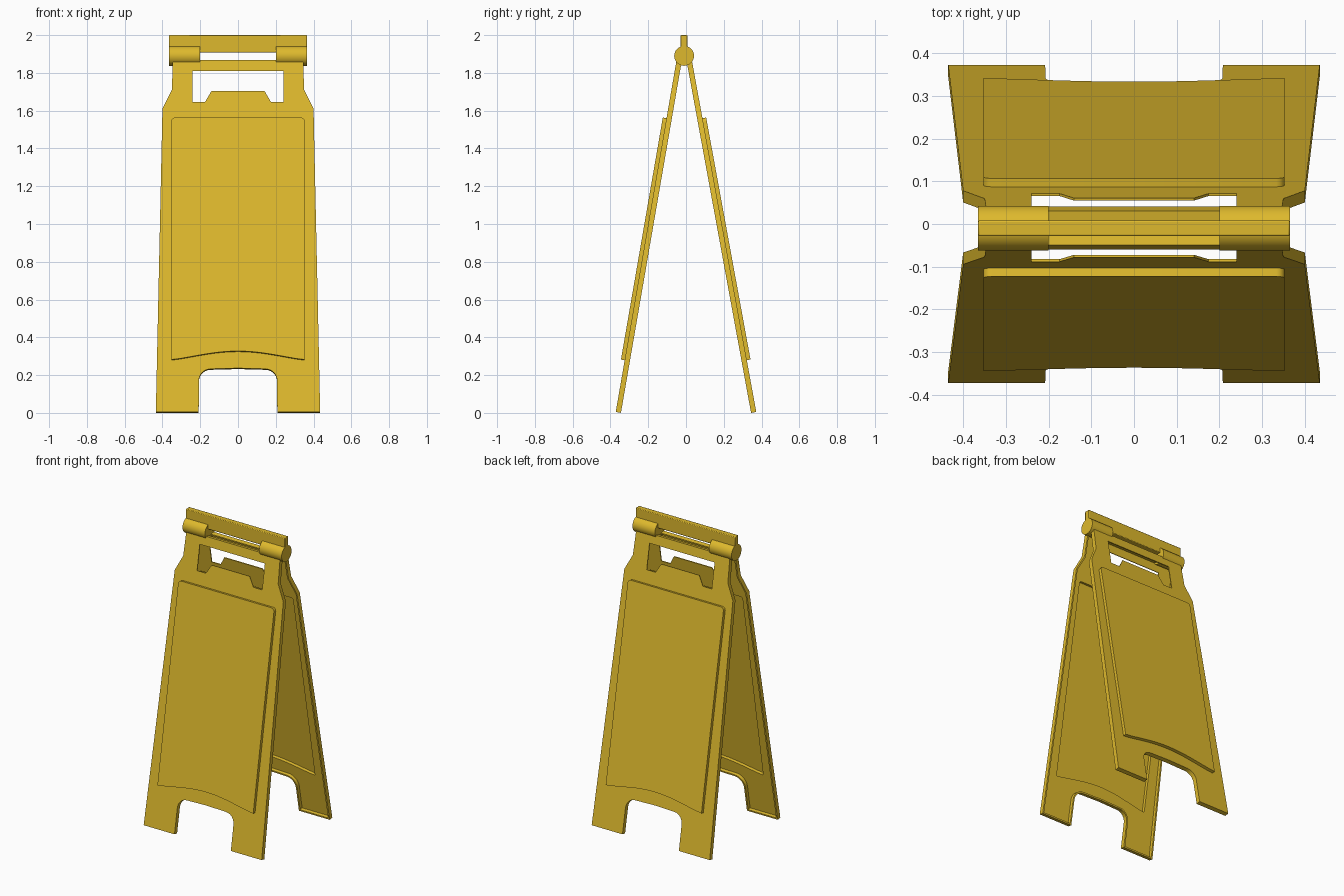
import bpy, math
from mathutils import Matrix, Vector

if "Cube" in bpy.data.objects:
    bpy.data.objects.remove(bpy.data.objects["Cube"])

yellow = bpy.data.materials.new("sign yellow")
yellow.diffuse_color = (0.73, 0.485, 0.026, 1)
yellow.use_nodes = True
yellow.node_tree.nodes["Principled BSDF"].inputs["Base Color"].default_value = yellow.diffuse_color

FOOT_Y, FOOT_Z, THICK, RAISE, SKIN, RIM = 0.372, 0.005, 0.028, 0.02, 0.006, 0.01
HINGE_Y, HINGE_Z, HINGE_R = -0.01, 1.89, 0.0525


def mirror(half):
    """Close a right-hand outline with its left-hand copy."""
    return half + [(-x, z) for x, z in reversed(half) if x > 1e-6]


def arc(cx, cz, rx, rz, a0, a1, n=6):
    return [(cx + rx * math.cos(math.radians(a0 + (a1 - a0) * i / n)),
             cz + rz * math.sin(math.radians(a0 + (a1 - a0) * i / n))) for i in range(n + 1)]


def inset(pts, w):
    """Outline moved inward by w with mitred corners."""
    v = [Vector(p) for p in pts]
    n = len(v)
    area = sum(v[i - 1].x * v[i].y - v[i].x * v[i - 1].y for i in range(n))
    s = 1 if area > 0 else -1
    out = []
    for i in range(n):
        a, b = (v[i] - v[i - 1]).normalized(), (v[(i + 1) % n] - v[i]).normalized()
        na, nb = Vector((-a.y, a.x)) * s, Vector((-b.y, b.x)) * s
        out.append(tuple(v[i] + (na + nb) * (w / (1 + na.dot(nb)))))
    return out


def finish(ob):
    ob.data.materials.clear()
    ob.data.materials.append(yellow)
    bpy.ops.object.select_all(action='DESELECT')
    ob.select_set(True)
    bpy.context.view_layer.objects.active = ob
    bpy.ops.object.shade_smooth_by_angle(angle=math.radians(30))


def slab(name, loops, d0, d1, tilt, turn):
    """Leaning slab from outlines (holes allowed), between depths d0 and d1 off the outer face."""
    cu = bpy.data.curves.new(name, 'CURVE')
    cu.dimensions, cu.fill_mode, cu.extrude = '2D', 'BOTH', (d1 - d0) / 2
    for pts in loops:
        sp = cu.splines.new('POLY')
        sp.points.add(len(pts) - 1)
        for p, (x, z) in zip(sp.points, pts):
            p.co = (x, (z - FOOT_Z) / math.cos(tilt), 0, 1)
        sp.use_cyclic_u = True
    ob = bpy.data.objects.new(name, cu)
    bpy.context.collection.objects.link(ob)
    ob.matrix_world = (Matrix.Rotation(turn, 4, 'Z') @ Matrix.Translation((0, -FOOT_Y, FOOT_Z))
                       @ Matrix.Rotation(math.pi / 2 - tilt, 4, 'X')
                       @ Matrix.Translation((0, 0, (d0 + d1) / 2)))
    bpy.ops.object.select_all(action='DESELECT')
    ob.select_set(True)
    bpy.context.view_layer.objects.active = ob
    bpy.ops.object.convert(target='MESH')
    finish(bpy.context.object)


# Board outline: arched foot notch, tapered sides, shoulders and neck
board = mirror([(0, 0.237)] + arc(0.145, 0.171, 0.062, 0.062, 90, 0) +
               [(0.208, FOOT_Z), (0.435, FOOT_Z), (0.40, 1.61), (0.35, 1.71), (0.345, 1.869)])
# Grip opening
grip = mirror([(0.14, 1.705), (0.175, 1.645), (0.24, 1.645), (0.24, 1.81)])
# Message field: arched lower edge, rounded upper corners
field = mirror([(0.353 * i / 8, 0.279 + 0.045 * max(0, math.cos(math.pi * i / 16)) ** 1.3)
                for i in range(9)] + arc(0.333, 1.54, 0.02, 0.02, 0, 90, 4))
field_inner = inset(field, SKIN)

# Two hollow boards: thin skin, deep rim round the edge, pressed-out message field
for side, top_y, turn in (("front", 0.053, 0), ("back", 0.034, math.pi)):
    tilt = math.atan((FOOT_Y - top_y) / (1.85 - FOOT_Z))
    slab(side + "_skin", [board, grip, field], -SKIN, 0, tilt, turn)
    slab(side + "_rim", [board, inset(board, RIM)], -THICK, -SKIN, tilt, turn)
    slab(side + "_field_wall", [field, field_inner], -SKIN, RAISE, tilt, turn)
    slab(side + "_field_face", [field_inner], RAISE - SKIN, RAISE, tilt, turn)

# Hinge barrels
for side, x in (("left", -0.2825), ("right", 0.2825)):
    bpy.ops.mesh.primitive_cylinder_add(vertices=32, radius=HINGE_R, depth=0.165,
                                        location=(x, HINGE_Y, HINGE_Z),
                                        rotation=(0, math.pi / 2, 0))
    bpy.context.object.name = side + "_hinge_barrel"
    finish(bpy.context.object)

# Top carrying bar
bpy.ops.mesh.primitive_cube_add(size=1, location=(0, HINGE_Y, 1.954))
bar = bpy.context.object
bar.name = "top_bar"
bar.scale = (0.73, 0.037, 0.092)
bpy.ops.object.transform_apply(location=False, rotation=False, scale=True)
bevel = bar.modifiers.new("soft edges", 'BEVEL')
bevel.width, bevel.segments = 0.004, 2
finish(bar)
